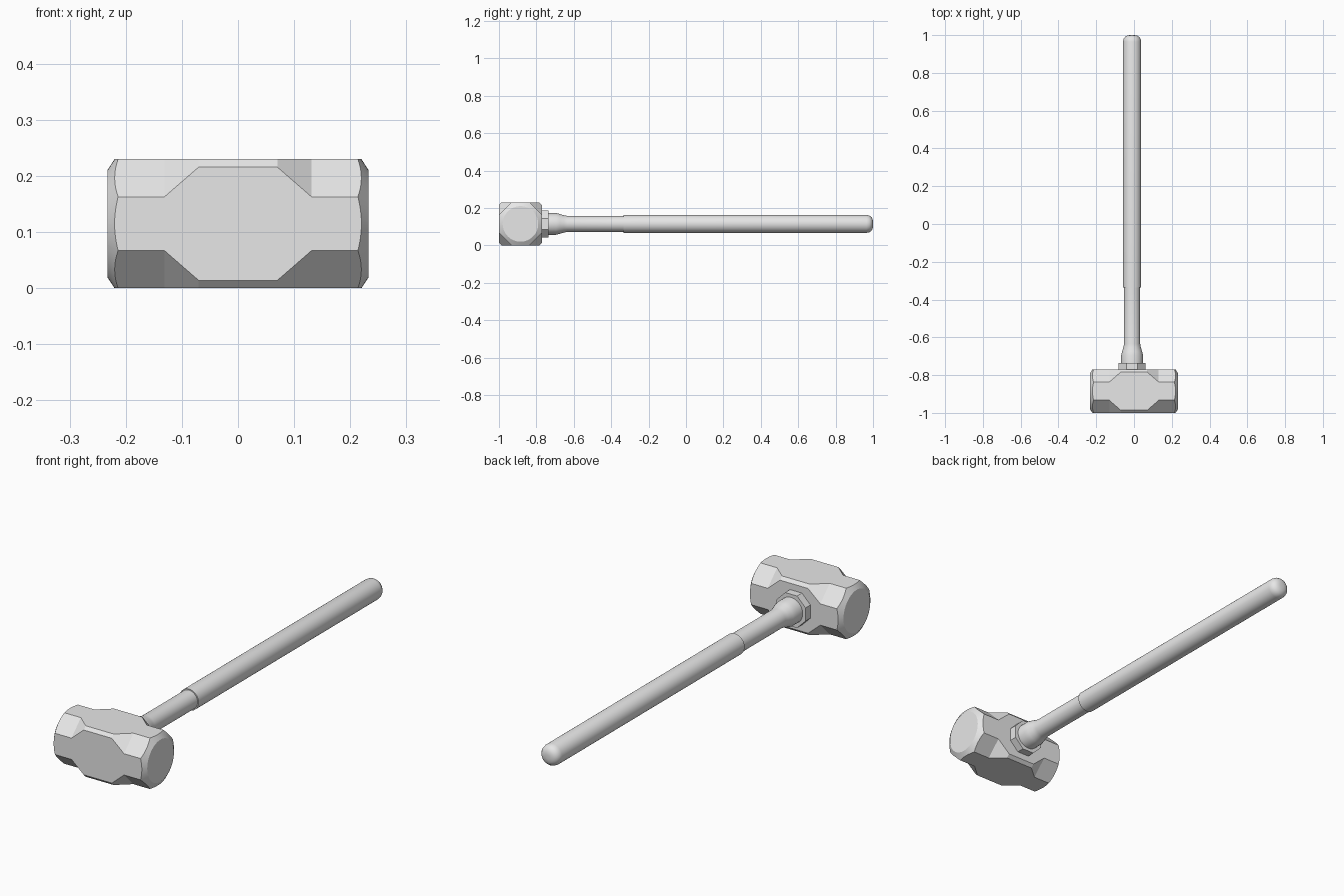
import bpy, bmesh, math
from mathutils import Vector

cube = bpy.data.objects.get("Cube")
if cube:
    bpy.data.objects.remove(cube, do_unlink=True)

steel = bpy.data.materials.new("plain_grey")
steel.use_nodes = True
GREY = (0.8, 0.8, 0.8, 1)
steel.diffuse_color = GREY
steel.node_tree.nodes["Principled BSDF"].inputs["Base Color"].default_value = GREY

HEAD_Y, MID_Z, HALF = -0.885, 0.115, 0.115
HANDLE_X = -0.01


def loft(name, rings):
    """Skin a list of equal rings and cap both ends."""
    bm = bmesh.new()
    loops = [[bm.verts.new(p) for p in ring] for ring in rings]
    n = len(loops[0])
    for a, b in zip(loops, loops[1:]):
        for i in range(n):
            j = (i + 1) % n
            bm.faces.new((a[i], a[j], b[j], b[i]))
    bm.faces.new(loops[0])
    bm.faces.new(loops[-1])
    bmesh.ops.recalc_face_normals(bm, faces=bm.faces)
    mesh = bpy.data.meshes.new(name)
    bm.to_mesh(mesh)
    bm.free()
    mesh.materials.append(steel)
    ob = bpy.data.objects.new(name, mesh)
    bpy.context.collection.objects.link(ob)
    return ob


def circle(r, n, turn=0.0):
    angles = [math.tau * (i + turn) / n for i in range(n)]
    return [(r * math.cos(a), r * math.sin(a)) for a in angles]


def along_y(name, profile, n, turn=0.0):
    """Turned part on the handle axis; profile holds (radius, y)."""
    return loft(name, [[Vector((HANDLE_X + u, y, MID_Z + v))
                        for u, v in circle(r, n, turn)] for r, y in profile])


def along_x(name, sections):
    """Part on the head axis; sections hold (x, outline)."""
    return loft(name, [[Vector((x, HEAD_Y + u, MID_Z + v)) for u, v in outline]
                       for x, outline in sections])


def octagon(c):
    """Square outline with corners cut by c."""
    h, k = HALF, HALF - c
    return [(h, -k), (h, k), (k, h), (-k, h), (-h, k), (-h, -k), (-k, -h), (k, -h)]


def smooth(ob, degrees):
    bpy.ops.object.select_all(action='DESELECT')
    ob.select_set(True)
    bpy.context.view_layer.objects.active = ob
    bpy.ops.object.shade_smooth_by_angle(angle=math.radians(degrees))


# Head: wide corner cuts at both ends, narrow ones in the middle
right_half = [(0.07, 0.014), (0.131, 0.067), (0.233, 0.067)]
stations = [(-x, c) for x, c in reversed(right_half)] + right_half
head = along_x("hammer_head", [(x, octagon(c)) for x, c in stations])

# Round bevel on the striking faces: intersect with a double cone
cones = [(0.233, 0.095), (0.14, 0.238)]
cones = [(-x, r) for x, r in cones] + [(x, r) for x, r in reversed(cones)]
cutter = along_x("bevel_cutter", [(x, circle(r, 64)) for x, r in cones])
cutter.hide_render = True
mod = head.modifiers.new("round_bevel", 'BOOLEAN')
mod.operation = 'INTERSECT'
mod.solver = 'EXACT'
mod.object = cutter
bpy.context.view_layer.update()
bpy.context.view_layer.objects.active = head
bpy.ops.object.modifier_apply(modifier=mod.name)
bpy.data.objects.remove(cutter, do_unlink=True)
smooth(head, 25)

# Eight-sided collar behind the head
along_y("collar", [(0.078, -0.78), (0.078, -0.735)], 8, 0.5)

# Shaft, flared where it meets the collar
shaft = along_y("shaft", [(0.058, -0.76), (0.058, -0.695), (0.053, -0.675),
                          (0.046, -0.652), (0.043, -0.635), (0.043, -0.32)], 32)
smooth(shaft, 35)

# Grip with a rounded end
grip = along_y("grip", [(0.048, -0.335), (0.048, 0.965), (0.045, 0.98),
                        (0.037, 0.991), (0.025, 0.998), (0.01, 1.0)], 32)
smooth(grip, 40)
